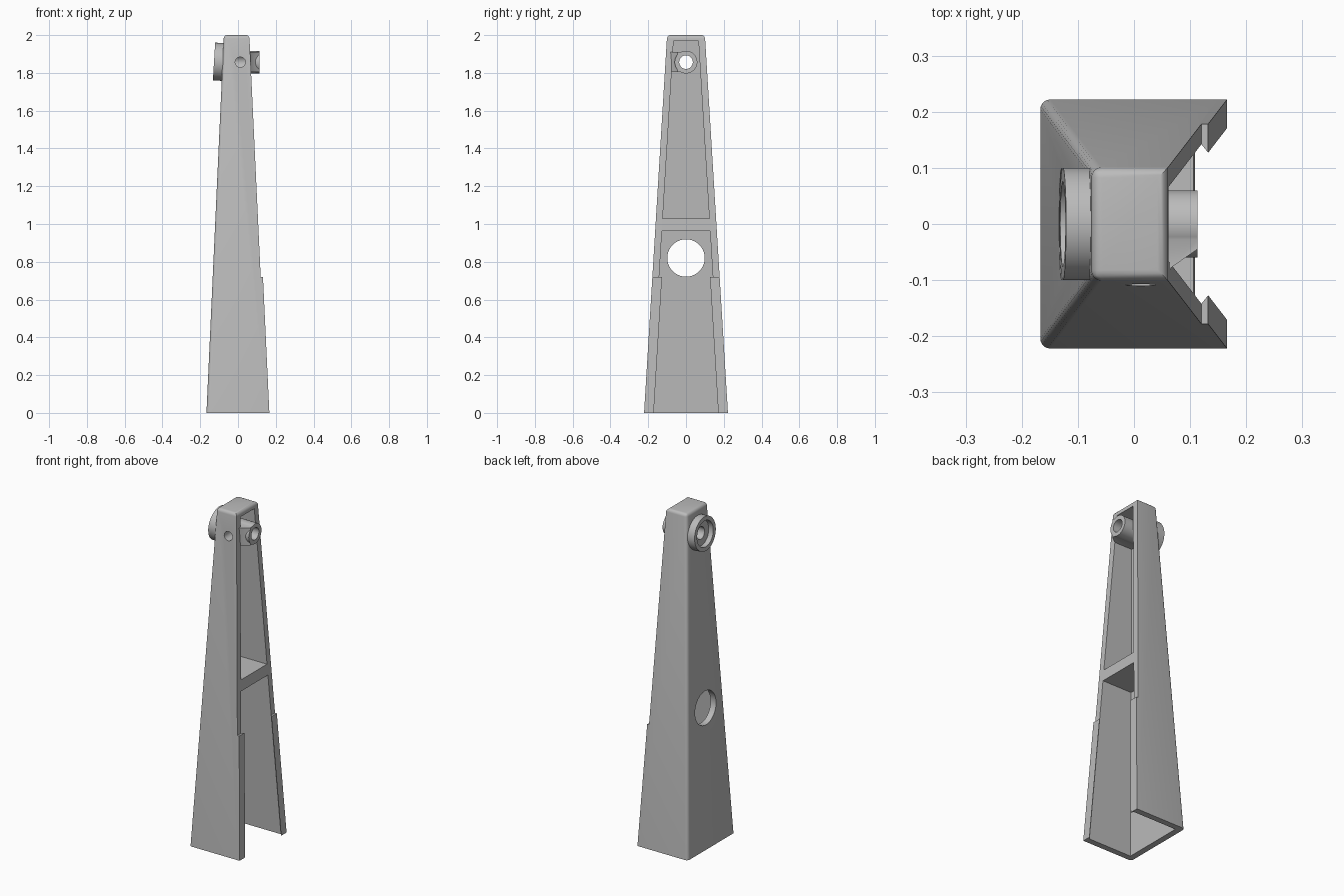
import bpy, bmesh, math
from mathutils import Matrix, Vector

if "Cube" in bpy.data.objects:
    bpy.data.objects.remove(bpy.data.objects["Cube"])

grey = bpy.data.materials.new("light_grey")
grey.diffuse_color = (0.5, 0.5, 0.5, 1)
grey.use_nodes = True
grey.node_tree.nodes["Principled BSDF"].inputs["Base Color"].default_value = grey.diffuse_color

WALL = 0.036                              # wall thickness
AXLE_Z = 1.857                            # height of the axle bore
def left(z): return -0.167 + 0.046 * z    # tapering side planes
def right(z): return 0.154 - 0.047 * z
def half(z): return 0.222 - 0.061 * z


def finish(name, bm):
    bmesh.ops.recalc_face_normals(bm, faces=bm.faces)
    me = bpy.data.meshes.new(name)
    bm.to_mesh(me)
    bm.free()
    ob = bpy.data.objects.new(name, me)
    bpy.context.collection.objects.link(ob)
    me.materials.append(grey)
    return ob


def loft(bm, sections):
    """Solid through closed loops with equal point counts."""
    rings = [[bm.verts.new(p) for p in s] for s in sections]
    n = len(rings[0])
    bm.faces.new(rings[0][::-1])
    bm.faces.new(rings[-1])
    for a, b in zip(rings, rings[1:]):
        for i in range(n):
            bm.faces.new((a[i], a[(i + 1) % n], b[(i + 1) % n], b[i]))
    return rings


def frustum(z0, z1, inset=0.0, extra=0.0):
    bm = bmesh.new()
    loft(bm, [[(left(z) + inset, -half(z) + inset, z), (right(z) + extra, -half(z) + inset, z),
               (right(z) + extra, half(z) - inset, z), (left(z) + inset, half(z) - inset, z)]
              for z in (z0, z1)])
    return bm


def cylinder(name, r, a, b, seg=48):
    a, b = Vector(a), Vector(b)
    bm = bmesh.new()
    m = Matrix.Translation((a + b) / 2) @ (b - a).to_track_quat('Z', 'Y').to_matrix().to_4x4()
    bmesh.ops.create_cone(bm, cap_ends=True, segments=seg, radius1=r, radius2=r,
                          depth=(b - a).length, matrix=m)
    return finish(name, bm)


def cut(ob, cutter, op='DIFFERENCE'):
    bpy.context.view_layer.objects.active = ob
    mod = ob.modifiers.new("cut", 'BOOLEAN')
    mod.operation, mod.object, mod.solver = op, cutter, 'EXACT'
    bpy.ops.object.modifier_apply(modifier=mod.name)
    bpy.data.objects.remove(cutter)


# Tapered tower with rounded top and rounded closed-side corners
bm = frustum(0, 2)
edges = [e for e in bm.edges
         if all(v.co.z > 1.9 for v in e.verts) or all(v.co.x < -0.05 for v in e.verts)
         and abs(e.verts[0].co.z - e.verts[1].co.z) > 1]
bmesh.ops.bevel(bm, geom=edges, offset=0.018, segments=5, profile=0.5, affect='EDGES')
tower = finish("tower", bm)

# Two open pockets leaving a shelf between them
cut(tower, finish("lower_pocket", frustum(-0.05, 0.962, WALL, 0.1)))
cut(tower, finish("upper_pocket", frustum(1.028, 1.968, WALL, 0.1)))
# Round window in the closed side
cut(tower, cylinder("window", 0.099, (-0.4, 0, 0.82), (0, 0, 0.82), 64))

# Axle tube with a side block reaching the front wall
tube = cylinder("axle_tube", 0.06, (-0.07, 0, AXLE_Z), (0.113, 0, AXLE_Z))
bm = bmesh.new()
profile = [(-0.06, 0), (-0.06, -0.09), (0.06, -0.09), (0.066, -0.078), (0.113, -0.045), (0.113, 0)]
loft(bm, [[(x, y, z) for x, y in profile] for z in (AXLE_Z - 0.053, AXLE_Z + 0.053)])
cut(tube, finish("side_block", bm), 'UNION')

# Slightly tilted collar on the closed side, with a recess
tilt = Vector((-1, 0, 0.06)).normalized()
base = Vector((-0.07, 0, AXLE_Z))
collar = cylinder("collar", 0.1, base - tilt * 0.008, base + tilt * 0.057, 64)
cut(collar, cylinder("recess", 0.076, base + tilt * 0.027, base + tilt * 0.1, 64))

# Axle bore and set-screw hole
for ob in (tower, tube, collar):
    cut(ob, cylinder("bore", 0.036, (-0.3, 0, AXLE_Z), (0.3, 0, AXLE_Z), 40))
for ob in (tower, tube):
    cut(ob, cylinder("screw_hole", 0.027, (0.012, -0.3, AXLE_Z), (0.012, -0.01, AXLE_Z), 32))

# Thickened lips on the lower front edges
lips = []
for side, name in ((-1, "front_lip"), (1, "rear_lip")):
    bm = bmesh.new()
    loft(bm, [[(right(z) - 0.004, side * half(z), z), (right(z) + 0.012, side * half(z), z),
               (right(z) + 0.012, side * (half(z) - 0.051), z),
               (right(z), side * (half(z) - WALL), z),
               (right(z) - 0.004, side * (half(z) - WALL), z)] for z in (0, 0.72)])
    lips.append(finish(name, bm))

for ob in (tower, tube, collar, *lips):
    bpy.ops.object.select_all(action='DESELECT')
    ob.select_set(True)
    bpy.context.view_layer.objects.active = ob
    bpy.ops.object.shade_smooth_by_angle(angle=math.radians(30))
